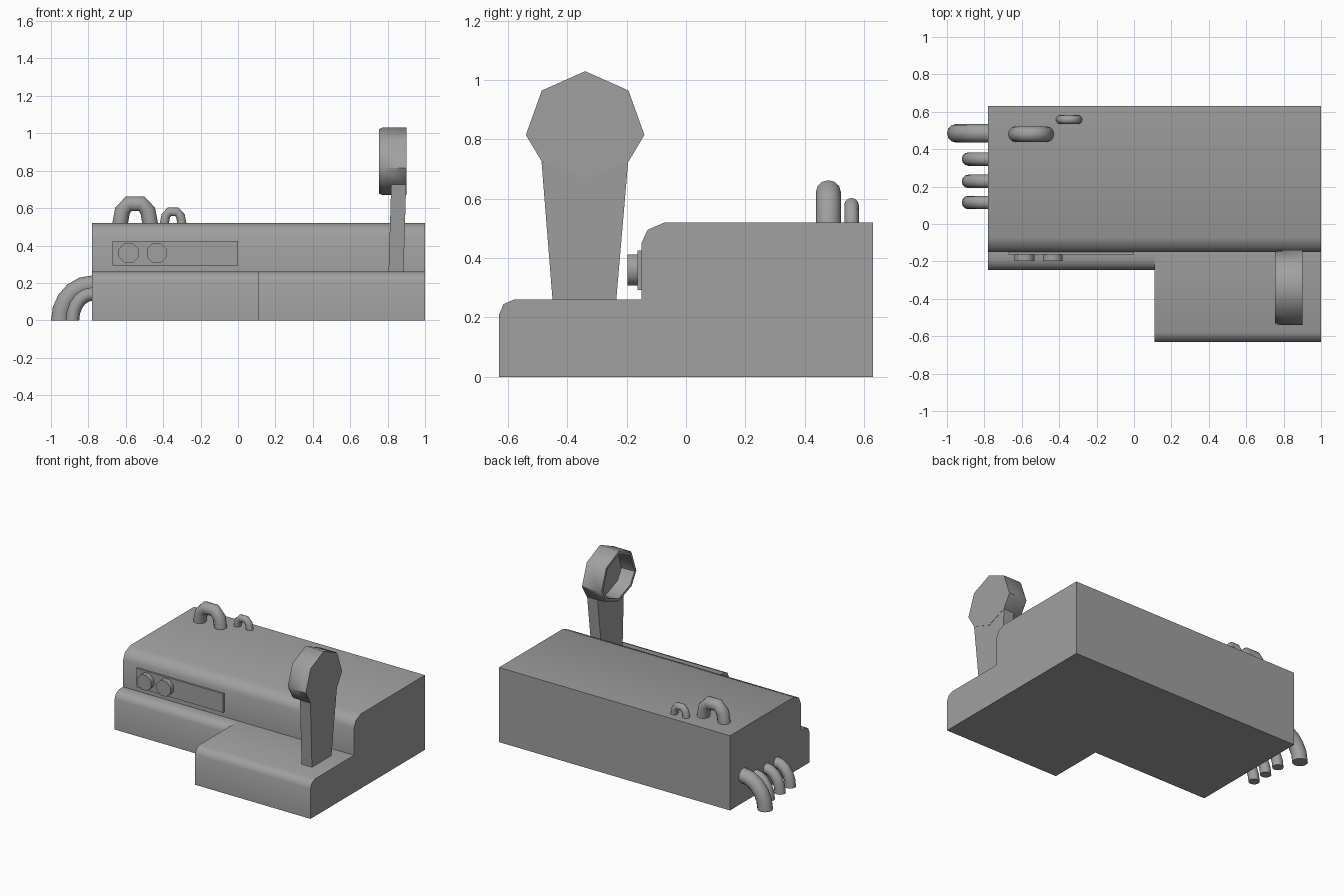
import bpy, bmesh, math
from mathutils import Vector

if "Cube" in bpy.data.objects:
    bpy.data.objects.remove(bpy.data.objects["Cube"])

grey = bpy.data.materials.new("mid_grey")
grey.diffuse_color = (0.35, 0.35, 0.35, 1)
grey.use_nodes = True
grey.node_tree.nodes["Principled BSDF"].inputs["Base Color"].default_value = grey.diffuse_color


def finish(name, bm, angle=50):
    bmesh.ops.remove_doubles(bm, verts=bm.verts, dist=1e-5)
    bmesh.ops.recalc_face_normals(bm, faces=bm.faces)
    mesh = bpy.data.meshes.new(name)
    bm.to_mesh(mesh)
    bm.free()
    mesh.materials.append(grey)
    ob = bpy.data.objects.new(name, mesh)
    bpy.context.collection.objects.link(ob)
    bpy.ops.object.select_all(action='DESELECT')
    ob.select_set(True)
    bpy.context.view_layer.objects.active = ob
    bpy.ops.object.shade_smooth_by_angle(angle=math.radians(angle))
    return ob


def loft(bm, rings, cap_start=True, cap_end=True):
    """Skin a list of closed rings with equal point counts."""
    rows = [[bm.verts.new(p) for p in r] for r in rings]
    n = len(rows[0])
    for a, b in zip(rows, rows[1:]):
        for i in range(n):
            j = (i + 1) % n
            bm.faces.new((a[i], a[j], b[j], b[i]))
    if cap_start:
        bm.faces.new(rows[0])
    if cap_end:
        bm.faces.new(rows[-1])


def tube(name, path, radius, sides=12):
    """Round tube along a path lying in an XZ plane; ends are horizontal or vertical."""
    path = [Vector(p) for p in path]
    rings = []
    for i, p in enumerate(path):
        t = path[min(i + 1, len(path) - 1)] - path[max(i - 1, 0)]
        t.normalize()
        if i in (0, len(path) - 1):  # square off the ends to the nearest axis
            t = Vector((1, 0, 0)) if abs(t.x) > abs(t.z) else Vector((0, 0, 1))
            ref = path[1] - path[0] if i == 0 else path[-1] - path[-2]
            if t.dot(ref) < 0:
                t.negate()
        side = Vector((0, 1, 0))
        up = t.cross(side)
        rings.append([p + radius * (math.cos(a) * side + math.sin(a) * up)
                      for a in (2 * math.pi * k / sides for k in range(sides))])
    bm = bmesh.new()
    loft(bm, rings)
    return finish(name, bm)


# Console body: one stepped profile, with a shallow ledge left and a deep one right
upper = [(-0.15, 0.26), (-0.15, 0.45), (-0.13, 0.495), (-0.073, 0.52), (0.63, 0.52), (0.63, 0)]


def ledge(y):
    return [(y, 0), (y, 0.21), (y + 0.015, 0.245), (y + 0.05, 0.26)]


def at_x(x, pts):
    return [(x, y, z) for y, z in pts]


bm = bmesh.new()
shallow, deep = ledge(-0.245), ledge(-0.63)
loft(bm, [at_x(-0.78, shallow + upper), at_x(0.11, shallow + upper)], cap_end=False)
loft(bm, [at_x(0.11, deep + upper), at_x(1.0, deep + upper)], cap_start=False)
bm.faces.new([bm.verts.new(p) for p in at_x(0.11, deep + shallow[::-1])])
finish("console_body", bm)

# Control panel plate
bm = bmesh.new()
plate = [(-0.67, 0.293), (0.0, 0.293), (0.0, 0.425), (-0.67, 0.425)]
loft(bm, [[(x, y, z) for x, z in plate] for y in (-0.15, -0.163)])
finish("control_panel", bm)

# Two octagonal knobs
for i, cx in enumerate((-0.585, -0.435)):
    bm = bmesh.new()
    octagon = [(cx + 0.057 * math.cos(a), 0.36 + 0.057 * math.sin(a))
               for a in (math.pi / 8 + k * math.pi / 4 for k in range(8))]
    loft(bm, [[(x, y, z) for x, z in octagon] for y in (-0.16, -0.198)])
    finish(f"knob_{i + 1}", bm)

# Lever stem, leaning slightly outward
stem = [(-0.45, 0.26), (-0.487, 0.725), (-0.34, 0.675), (-0.195, 0.725), (-0.235, 0.26)]
bm = bmesh.new()
loft(bm, [[(x + 0.03 * (z - 0.26), y, z) for y, z in stem] for x in (0.805, 0.885)])
finish("lever_stem", bm, 30)

# Lever head: eight-sided cup, open toward the left
half = [(0, 1.03), (0.146, 0.965), (0.2, 0.815), (0.146, 0.725), (0, 0.67)]
outline = half + [(-y, z) for y, z in half[3:0:-1]]
bm = bmesh.new()
loft(bm, [[(x, -0.34 + s * y, 0.85 + s * (z - 0.85)) for y, z in outline]
          for x, s in ((0.9, 1), (0.77, 1), (0.755, 0.96), (0.755, 0.86), (0.85, 0.82))])
finish("lever_head", bm)

# Hoses curving from the left end down to the ground
for i, (y, rx, rz, r) in enumerate([(0.485, 0.17, 0.19, 0.05), (0.347, 0.105, 0.14, 0.036),
                                    (0.228, 0.105, 0.14, 0.036), (0.115, 0.105, 0.14, 0.036)]):
    arc = [k * math.pi / 10 for k in range(6)]
    tube(f"hose_{i + 1}", [(-0.78 - rx * math.sin(a), y, rz * math.cos(a)) for a in arc], r)

# Arched pipes on top
arch = [(-0.08, 0), (-0.068, 0.065), (-0.035, 0.103)]
arch += [(-x, z) for x, z in reversed(arch)]
for name, cx, cy, s in (("large_arch_pipe", -0.55, 0.48, 1), ("small_arch_pipe", -0.347, 0.558, 0.58)):
    tube(name, [(cx + s * x, cy, 0.52 + s * z) for x, z in arch], 0.042 * s)
